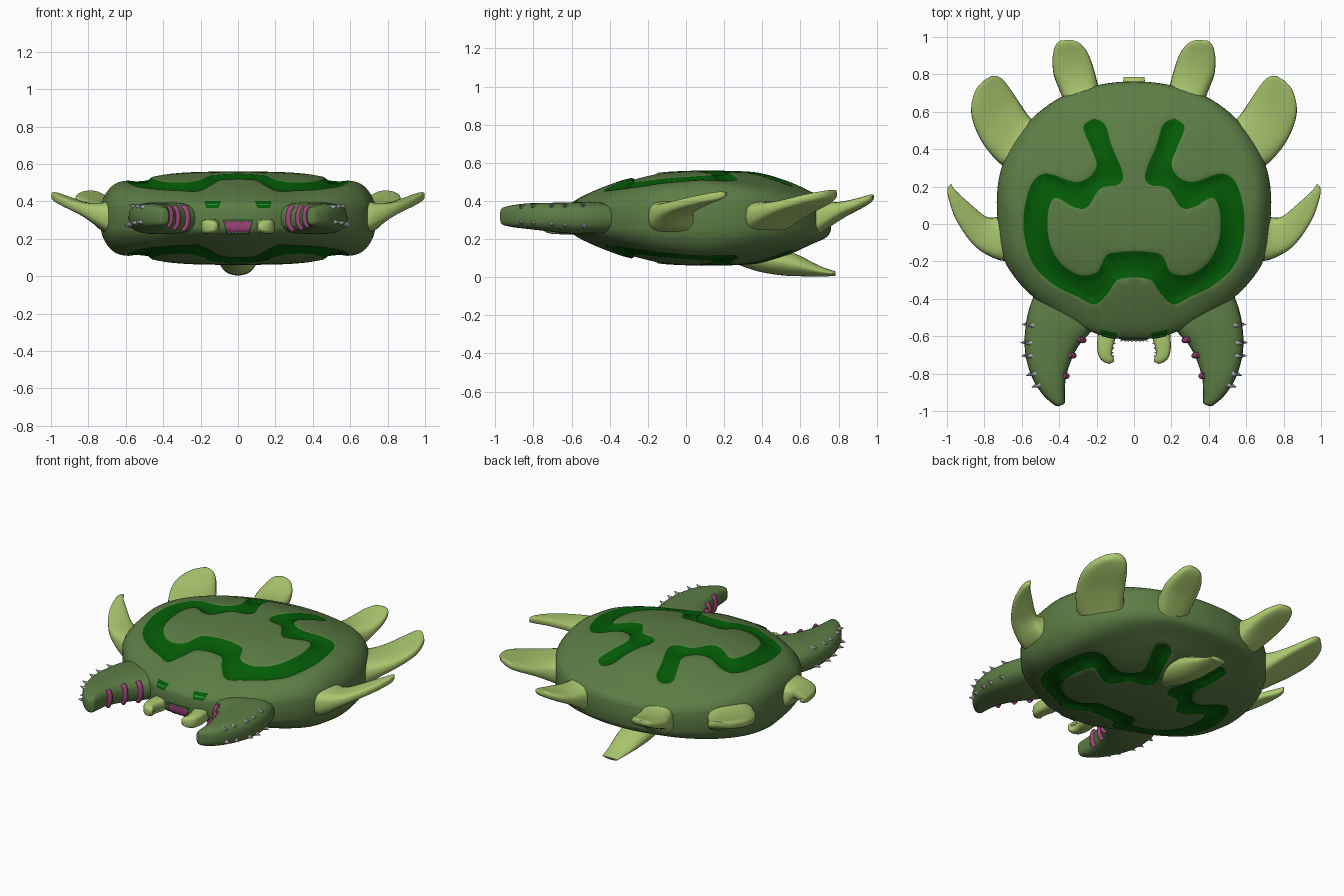
import bpy, bmesh, math
from mathutils import Vector, kdtree, geometry
from mathutils.bvhtree import BVHTree

if "Cube" in bpy.data.objects:
    bpy.data.objects.remove(bpy.data.objects["Cube"])

def material(name, rgb):
    m = bpy.data.materials.new(name)
    m.diffuse_color = (*rgb, 1)
    m.use_nodes = True
    m.node_tree.nodes["Principled BSDF"].inputs["Base Color"].default_value = m.diffuse_color
    return m

SKIN = material("moss green", (0.107, 0.205, 0.06))
DARK = material("deep green", (0.001, 0.105, 0.002))
FIN = material("pale green", (0.40, 0.57, 0.155))
PINK = material("magenta", (0.36, 0.06, 0.20))
GREY = material("light grey", (0.65, 0.65, 0.70))
EYE = material("bright green", (0.02, 0.26, 0.05))

def add_mesh(name, bm, mats, smooth=True, mirror=False):
    bmesh.ops.recalc_face_normals(bm, faces=bm.faces)
    for f in bm.faces:
        f.smooth = smooth
    me = bpy.data.meshes.new(name)
    bm.to_mesh(me)
    for m in mats:
        me.materials.append(m)
    ob = bpy.data.objects.new(name, me)
    bpy.context.collection.objects.link(ob)
    if mirror:
        ob.modifiers.new("Mirror", 'MIRROR').use_mirror_merge = False
    return ob

def spline(pts, n):
    """Catmull-Rom resampling of tuples of any length."""
    P = [pts[0]] + list(pts) + [pts[-1]]
    out = []
    for i in range(1, len(P) - 2):
        for k in range(n):
            t = k / n
            out.append(tuple(0.5 * (2*b + (c-a)*t + (2*a-5*b+4*c-d)*t*t + (3*b-a-3*c+d)*t**3)
                             for a, b, c, d in zip(*P[i-1:i+3])))
    return out + [tuple(pts[-1])]

# ---- body: outline radius by angle, domed both ways ----
CY, CZ = 0.08, 0.31
OUTLINE = [(0, -.615), (.15, -.605), (.25, -.565), (.4, -.48), (.54, -.39), (.70, -.19), (.725, 0),
           (.71, .3), (.55, .56), (.37, .69), (.2, .74), (0, .76)]
POLAR = [(math.atan2(x, -(y - CY)), math.hypot(x, y - CY)) for x, y in OUTLINE]

def raw_radius(a):                      # a = 0 at the front, pi at the back
    a = abs((a + math.pi) % (2 * math.pi) - math.pi)
    for (a0, r0), (a1, r1) in zip(POLAR, POLAR[1:]):
        if a <= a1 + 1e-6:
            return r0 + (r1 - r0) * (a - a0) / (a1 - a0)
    return POLAR[-1][1]

def radius(a):
    return sum(raw_radius(a + d) for d in (-.08, -.04, 0, .04, .08)) / 5

def to_disc(x, y):
    a = math.atan2(x, -(y - CY))
    s = math.hypot(x, y - CY) / radius(a)
    return Vector((s * math.sin(a), -s * math.cos(a)))

# half-height profiles (radius fraction, height) for side, front and back
SIDE = spline([(0, .25), (.3, .247), (.5, .237), (.63, .22), (.75, .205), (.86, .195), (.93, .165), (.98, .11), (1, .06)], 6)
FRONT = spline([(0, .25), (.3, .24), (.55, .207), (.68, .178), (.8, .145), (.92, .105), (.98, .075), (1, .05)], 6)
BACK = spline([(0, .25), (.3, .246), (.47, .234), (.68, .19), (.84, .14), (.94, .11), (.98, .09), (1, .06)], 6)

def lookup(prof, s):
    for (s0, h0), (s1, h1) in zip(prof, prof[1:]):
        if s <= s1:
            return h0 + (h1 - h0) * (s - s0) / (s1 - s0)
    return prof[-1][1]

def half_height(u):
    s = u.length
    if s > 0.9999:
        return 0.0
    c = -u.y / max(s, 1e-6)             # 1 front, -1 back
    w = min(1, abs(c) ** 1.3 * 1.15)
    h = lookup(SIDE, s)
    return h + (lookup(FRONT if c > 0 else BACK, s) - h) * w

# ---- winding groove outline, right half, mirrored to a closed loop ----
OUTER = [(.215, .565), (.27, .52), (.235, .42), (.20, .32), (.24, .25), (.32, .225), (.47, .27), (.55, .21),
         (.59, .05), (.58, -.1), (.53, -.23), (.42, -.33), (.30, -.39), (.21, -.43), (.14, -.37), (.09, -.30), (0, -.285)]
INNER = [(.215, .565), (.155, .53), (.12, .42), (.06, .27), (.085, .21), (.18, .19), (.25, .09), (.32, .09),
         (.42, .14), (.46, .06), (.455, -.08), (.40, -.2), (.30, -.27), (.20, -.26), (.15, -.17), (.08, -.15), (0, -.145)]
o, i_ = spline(OUTER, 5), spline(INNER, 5)
flip = lambda pts: [(-x, y) for x, y in pts]
loop = o + flip(o[:-1])[::-1] + flip(i_[1:]) + i_[:-1][::-1][:-1]
band = [to_disc(x, y) for x, y in loop]

def in_band(p):
    inside = False
    for a, b in zip(band, band[1:] + band[:1]):
        if (a.y > p.y) != (b.y > p.y) and p.x < (b.x - a.x) * (p.y - a.y) / (b.y - a.y) + a.x:
            inside = not inside
    return inside

dense = []
for a, b in zip(band, band[1:] + band[:1]):
    dense += [a, a.lerp(b, .5)]
kd = kdtree.KDTree(len(dense))
for k, p in enumerate(dense):
    kd.insert((p.x, p.y, 0), k)
kd.balance()

pts = list(band)
RINGS, N = 30, 120
for r in range(RINGS + 1):
    s = math.sin(math.pi / 2 * r / RINGS)
    n = 1 if r == 0 else N if s > .5 else N // 2 if s > .2 else N // 5
    for k in range(n):
        a = 2 * math.pi * k / n
        p = Vector((s * math.sin(a), -s * math.cos(a)))
        if kd.find((p.x, p.y, 0))[2] > .016:
            pts.append(p)
edges = [(k, (k + 1) % len(band)) for k in range(len(band))]
verts, _, faces, *_ = geometry.delaunay_2d_cdt(pts, edges, [], 0, 1e-6)
dark = [in_band(sum((verts[k] for k in f), Vector((0, 0))) / len(f)) for f in faces]

groove_verts = {k for f, d in zip(faces, dark) if d for k in f}
bm = bmesh.new()
for side in (1, -1):
    vs = []
    for k, u in enumerate(verts):
        h = half_height(u)
        if k in groove_verts:
            t = min(kd.find((u.x, u.y, 0))[2] / .04, 1)
            h -= .02 * t * t * (3 - 2 * t)
        r = radius(math.atan2(u.x, -u.y))
        vs.append(bm.verts.new((u.x * r, CY + u.y * r, CZ + side * h)))
    for f, d in zip(faces, dark):
        bm.faces.new([vs[k] for k in f]).material_index = int(d)
bmesh.ops.remove_doubles(bm, verts=bm.verts, dist=1e-5)
bmesh.ops.recalc_face_normals(bm, faces=bm.faces)
body_tree = BVHTree.FromBMesh(bm)
add_mesh("body", bm, [SKIN, DARK])

# ---- lofted limbs: rows of (edge a x,y, edge b x,y, z, thickness) ----
def section_point(row, a, e, grow=0):
    ax, ay, bx, by, z, t = row
    c, s = math.cos(a), math.sin(a)
    u = math.copysign(abs(c) ** e, c)
    v = math.copysign(abs(s) ** e, s)
    A, B = Vector((ax, ay, z)), Vector((bx, by, z))
    w = (B - A) / 2
    return (A + B) / 2 + w * u * (1 + grow / max(w.length, .01)) + Vector((0, 0, (t / 2 + grow) * v))

def limb(name, rows, mat, e=1.0, mirror=True, n=24):
    bm = bmesh.new()
    R = spline(rows, 5)
    rings = [[bm.verts.new(section_point(r, 2 * math.pi * k / n, e)) for k in range(n)] for r in R]
    for p, q in zip(rings, rings[1:]):
        for k in range(n):
            bm.faces.new((p[k], p[(k + 1) % n], q[(k + 1) % n], q[k]))
    bm.faces.new(rings[0])
    bm.faces.new(rings[-1])
    add_mesh(name, bm, [mat], mirror=mirror)
    return R

limb("front_side_fin", [(.66, -.195, .69, .05, .315, .19), (.73, -.19, .75, .035, .322, .14),
                        (.85, -.12, .80, .045, .36, .075), (.95, .02, .89, .12, .40, .055),
                        (.995, .15, .955, .18, .425, .045), (.995, .20, .978, .215, .435, .025)], FIN, .65)
limb("rear_side_fin", [(.66, .30, .52, .54, .315, .20), (.725, .33, .565, .58, .325, .14),
                       (.82, .45, .63, .675, .365, .085), (.87, .59, .69, .76, .405, .065),
                       (.85, .71, .73, .79, .43, .05), (.80, .77, .765, .79, .443, .03)], FIN, .65)
limb("back_fin", [(.375, .655, .18, .695, .31, .20), (.40, .72, .195, .755, .325, .14),
                  (.43, .80, .22, .845, .355, .085), (.435, .89, .25, .92, .385, .06),
                  (.42, .955, .295, .97, .41, .045), (.395, .98, .34, .985, .42, .025)], FIN, .65)
limb("belly_fin", [(.06, .26, -.06, .26, .12, .10), (.095, .38, -.095, .38, .10, .14),
                   (.10, .50, -.10, .50, .08, .14), (.09, .60, -.09, .60, .058, .106),
                   (.07, .70, -.07, .70, .032, .056), (.055, .785, -.055, .785, .018, .024)], FIN, 1.1, False)

# ---- pincers with ribs and spikes ----
CLAW = limb("pincer", [(.14, -.44, .50, -.30, .31, .15), (.23, -.575, .56, -.45, .31, .17),
                       (.295, -.65, .583, -.58, .31, .165), (.34, -.74, .58, -.70, .315, .15),
                       (.365, -.83, .545, -.82, .32, .135), (.37, -.91, .49, -.91, .32, .115),
                       (.37, -.955, .43, -.965, .32, .09), (.38, -.965, .405, -.975, .32, .06)], SKIN, .7)

ribs = bpy.data.curves.new("pincer_ribs", 'CURVE')
ribs.dimensions, ribs.bevel_depth, ribs.bevel_resolution = '3D', .016, 2
ribs.use_fill_caps = True
ribs.materials.append(PINK)
for y in (-.62, -.71, -.815):
    row = min(CLAW, key=lambda r: abs(r[1] - y))
    for sx in (1, -1):
        sp = ribs.splines.new('POLY')
        sp.points.add(12)
        for k in range(13):
            p = section_point(row, math.pi + math.radians(-40 + 80 * k / 12), .7, .002)
            sp.points[k].co = (sx * p.x, p.y, p.z, 1)
bpy.context.collection.objects.link(bpy.data.objects.new("pincer_ribs", ribs))

def cones(name, items, mat):
    """items: (base position, direction, radius, height), mirrored in x"""
    bm = bmesh.new()
    for pos, d, r, h in items:
        d = Vector(d).normalized()
        m = d.to_track_quat('Z', 'Y').to_matrix().to_4x4()
        m.translation = Vector(pos) + d * h / 2
        bmesh.ops.create_cone(bm, cap_ends=True, segments=8, radius1=r, radius2=0, depth=h, matrix=m)
    add_mesh(name, bm, [mat], smooth=False, mirror=True)

spikes = []
for y in (-.53, -.62, -.71, -.79, -.86):
    row = min(CLAW, key=lambda r: abs(r[3] - y))
    for a in (.8, -.4):
        p = section_point(row, a, .7, -.006)
        spikes.append((p, (1, -.35 if y < -.75 else -.1, .4 if a > 0 else -.1), .015, .038))
cones("pincer_spikes", spikes, GREY)

# ---- tusks beside the mouth ----
TUSK = limb("tusk", [(.10, -.54, .19, -.54, .265, .08), (.10, -.61, .195, -.61, .265, .083),
                     (.112, -.655, .197, -.66, .265, .08), (.117, -.695, .187, -.71, .265, .075),
                     (.108, -.72, .16, -.738, .265, .062), (.105, -.735, .13, -.748, .265, .04)], FIN, .6)
cones("tusk_teeth", [((r[0] + .003, r[1], r[4]), (-1, 0, 0), .006, .014) for r in TUSK[5:20:3]], GREY)

# ---- face plates laid on the body surface ----
def plate(name, top, bottom, z1, z0, lift, mat, mirror=False):
    bm = bmesh.new()
    nx, nz = 10, 5
    g = []
    for j in range(nz + 1):
        t = j / nz
        l, r = (bottom[m] + (top[m] - bottom[m]) * t for m in (0, 1))
        line = []
        for i in range(nx + 1):
            x, z = l + (r - l) * i / nx, z0 + (z1 - z0) * t
            hit = body_tree.ray_cast(Vector((x, -2, z)), Vector((0, 1, 0)))[0]
            line.append(bm.verts.new(hit - Vector((0, lift, 0))))
        g.append(line)
    for j in range(nz):
        for i in range(nx):
            bm.faces.new((g[j][i], g[j][i+1], g[j+1][i+1], g[j+1][i]))
    ob = add_mesh(name, bm, [mat], mirror=mirror)
    if ob.data.polygons[0].normal.y > 0:
        ob.data.flip_normals()

plate("mouth_rim", (-.083, .083), (-.06, .06), .303, .222, .005, DARK)
plate("mouth", (-.076, .076), (-.053, .053), .297, .228, .009, PINK)
plate("eye_socket", (.09, .18), (.105, .17), .402, .364, .005, DARK, True)
plate("eye", (.105, .168), (.11, .165), .387, .380, .009, EYE, True)

teeth = []
for z, d, xs in ((.294, -1, (.01, .03, .05, .067)), (.232, 1, (.01, .028, .046))):
    for x in xs:
        hit = body_tree.ray_cast(Vector((x, -2, z)), Vector((0, 1, 0)))[0]
        teeth.append((hit - Vector((0, .01, 0)), (0, -.2, d), .005, .012))
cones("mouth_teeth", teeth, GREY)
